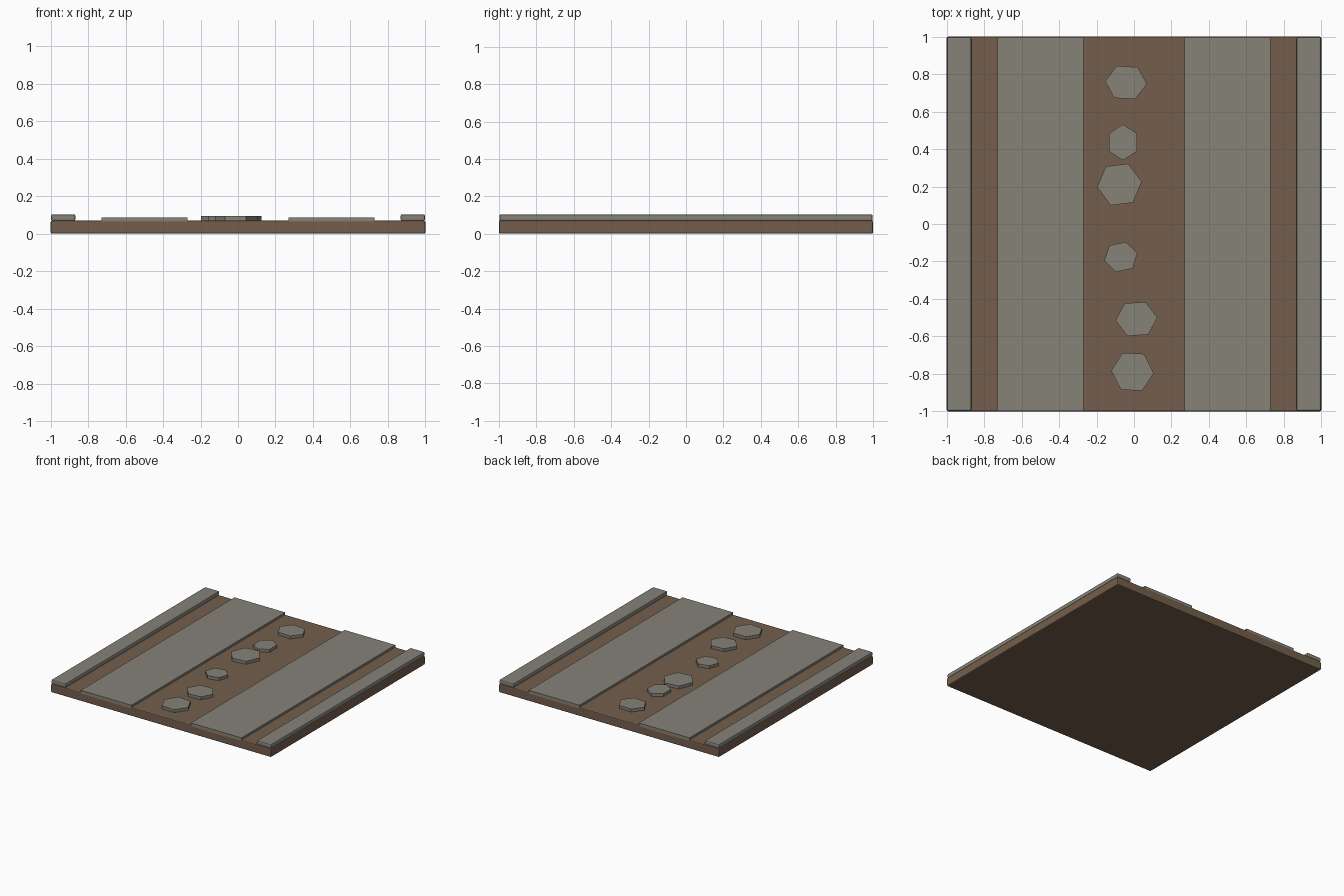
import bpy, bmesh, math

if "Cube" in bpy.data.objects:
    bpy.data.objects.remove(bpy.data.objects["Cube"])

def material(name, rgb):
    m = bpy.data.materials.new(name)
    m.diffuse_color = (*rgb, 1)
    m.use_nodes = True
    m.node_tree.nodes["Principled BSDF"].inputs["Base Color"].default_value = m.diffuse_color
    return m

DIRT = material("brown earth", (0.175, 0.113, 0.072))
STONE = material("grey stone", (0.24, 0.225, 0.19))

def finish(name, bm, mat):
    me = bpy.data.meshes.new(name)
    bmesh.ops.recalc_face_normals(bm, faces=bm.faces)
    bm.to_mesh(me)
    bm.free()
    me.materials.append(mat)
    ob = bpy.data.objects.new(name, me)
    bpy.context.collection.objects.link(ob)
    return ob

def box(name, x0, x1, y0, y1, z0, z1, mat, bevel=0.0):
    bm = bmesh.new()
    bmesh.ops.create_cube(bm, size=1)
    for v in bm.verts:
        v.co.x = x1 if v.co.x > 0 else x0
        v.co.y = y1 if v.co.y > 0 else y0
        v.co.z = z1 if v.co.z > 0 else z0
    if bevel:
        bmesh.ops.bevel(bm, geom=bm.edges[:], offset=bevel, segments=2,
                        profile=0.5, affect='EDGES')
    return finish(name, bm, mat)

def hex_stone(name, cx, cy, rx, ry, turn, z0, z1, mat):
    bm = bmesh.new()
    ring = []
    for i in range(6):
        a = math.radians(turn + 60 * i)
        ring.append(bm.verts.new((cx + rx * math.cos(a), cy + ry * math.sin(a), z0)))
    face = bm.faces.new(ring)
    ext = bmesh.ops.extrude_face_region(bm, geom=[face], use_keep_orig=True)
    for v in ext["geom"]:
        if isinstance(v, bmesh.types.BMVert):
            v.co.z = z1
    return finish(name, bm, mat)

# Earth slab
box("road_base", -1, 1, -1, 1, 0, 0.07, DIRT, 0.008)

# Kerbs and wheel tracks, mirrored left and right
for side, s in (("left", -1), ("right", 1)):
    a, b = sorted((s * 0.868, s * 0.998))
    box(side + "_kerb", a, b, -0.998, 0.998, 0.068, 0.104, STONE, 0.009)
    a, b = sorted((s * 0.27, s * 0.73))
    box(side + "_wheel_track", a, b, -0.998, 0.998, 0.06, 0.088, STONE)

# Six-sided stepping stones: centre x, y, radii x, y, turn
stones = [(-0.043, 0.755, 0.112, 0.099, -4),
          (-0.059, 0.436, 0.086, 0.096, 30),
          (-0.078, 0.211, 0.120, 0.121, 7),
          (-0.070, -0.176, 0.091, 0.084, 13),
          (0.013, -0.507, 0.112, 0.101, 4),
          (-0.008, -0.789, 0.114, 0.114, -3)]
for i, p in enumerate(stones):
    hex_stone("stepping_stone_%d" % (i + 1), *p, 0.06, 0.094, STONE)
